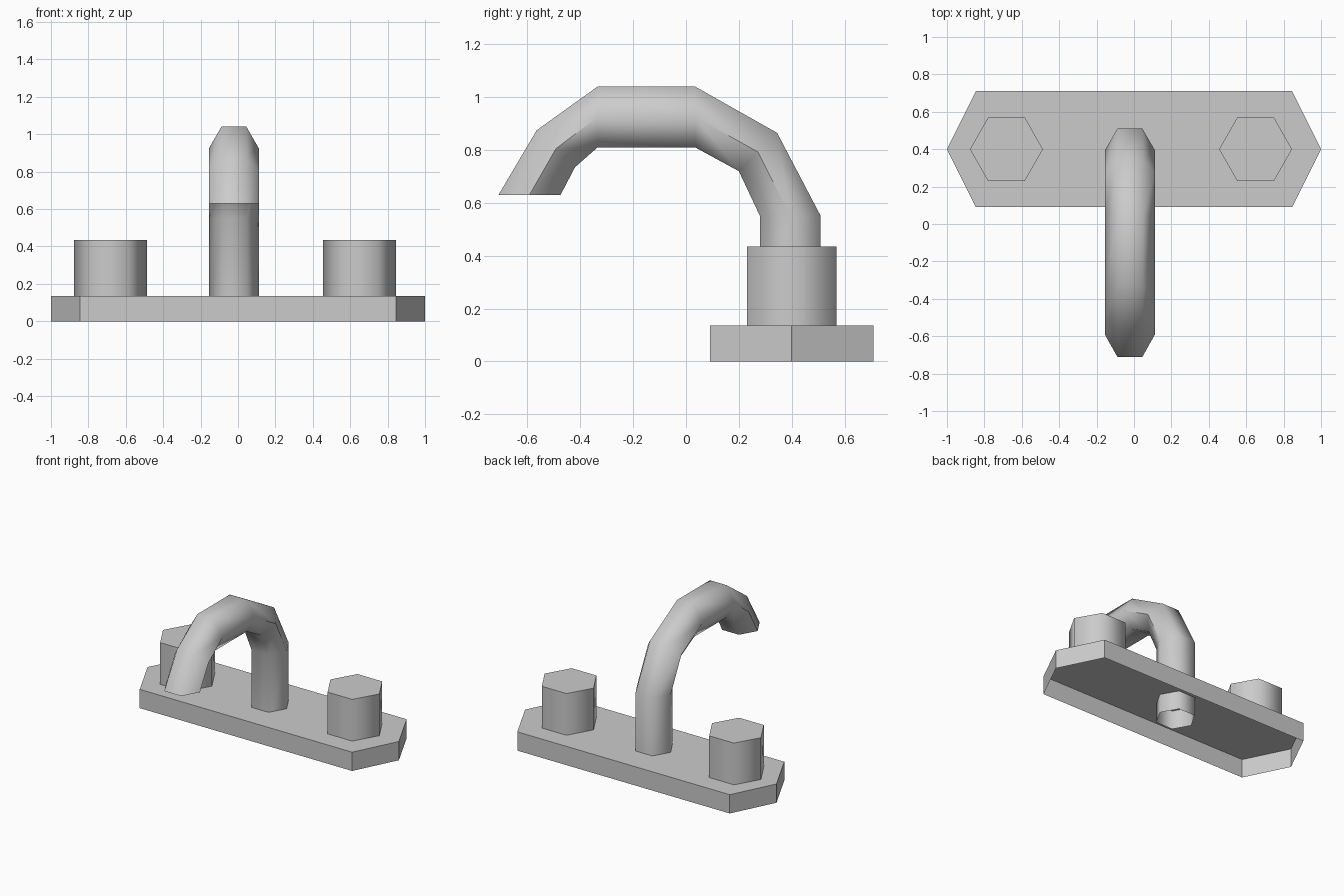
import bpy, bmesh, math

if "Cube" in bpy.data.objects:
    bpy.data.objects.remove(bpy.data.objects["Cube"])


def loft(name, rings, cap_end=True, smooth_angle=None):
    """Skin matching closed rings of points; the first end stays open."""
    bm = bmesh.new()
    loops = [[bm.verts.new(p) for p in ring] for ring in rings]
    for a, b in zip(loops, loops[1:]):
        for i in range(len(a)):
            j = (i + 1) % len(a)
            bm.faces.new((a[i], a[j], b[j], b[i]))
    if cap_end:
        bm.faces.new(loops[-1])
    mesh = bpy.data.meshes.new(name)
    bm.to_mesh(mesh)
    bm.free()
    obj = bpy.data.objects.new(name, mesh)
    bpy.context.collection.objects.link(obj)
    if smooth_angle:
        bpy.ops.object.select_all(action='DESELECT')
        obj.select_set(True)
        bpy.context.view_layer.objects.active = obj
        bpy.ops.object.shade_smooth_by_angle(angle=math.radians(smooth_angle))
    return obj


def hexagon(x, y, rx, ry, shoulder):
    """Hexagon outline with points on the x axis, counter-clockwise."""
    return [(x + rx, y), (x + shoulder, y + ry), (x - shoulder, y + ry),
            (x - rx, y), (x - shoulder, y - ry), (x + shoulder, y - ry)]


def prism(name, outline, z0, z1, smooth_angle=None):
    return loft(name, [[(x, y, z) for x, y in outline] for z in (z0, z1)],
                smooth_angle=smooth_angle)


# Mounting plate, hollow underneath
PLATE_TOP = 0.135
prism("mounting_plate", hexagon(0, 0.4, 1.0, 0.31, 0.845), 0, PLATE_TOP)

# Two hexagonal bolt heads
for side, x in (("left", -0.682), ("right", 0.65)):
    prism(side + "_bolt", hexagon(x, 0.4, 0.195, 0.17, 0.098),
          PLATE_TOP, 0.435, smooth_angle=65)

# Hook: six-sided open tube, sections given as (outer, inner) points in y, z
sections = [
    ((0.51, 0.0), (0.28, 0.0)),
    ((0.51, 0.55), (0.28, 0.55)),
    ((0.345, 0.865), (0.20, 0.72)),
    ((0.035, 1.04), (0.035, 0.81)),
    ((-0.335, 1.04), (-0.335, 0.81)),
    ((-0.565, 0.875), (-0.42, 0.735)),
    ((-0.71, 0.63), (-0.475, 0.63)),
]
rings = []
for outer, inner in sections:
    ring = []
    for px, t in hexagon(-0.022, 0.5, 0.133, 0.5, 0.067):
        y, z = (i + (o - i) * t for o, i in zip(outer, inner))
        ring.append((px, y, z))
    rings.append(ring)
loft("hook", rings, cap_end=False, smooth_angle=65)
